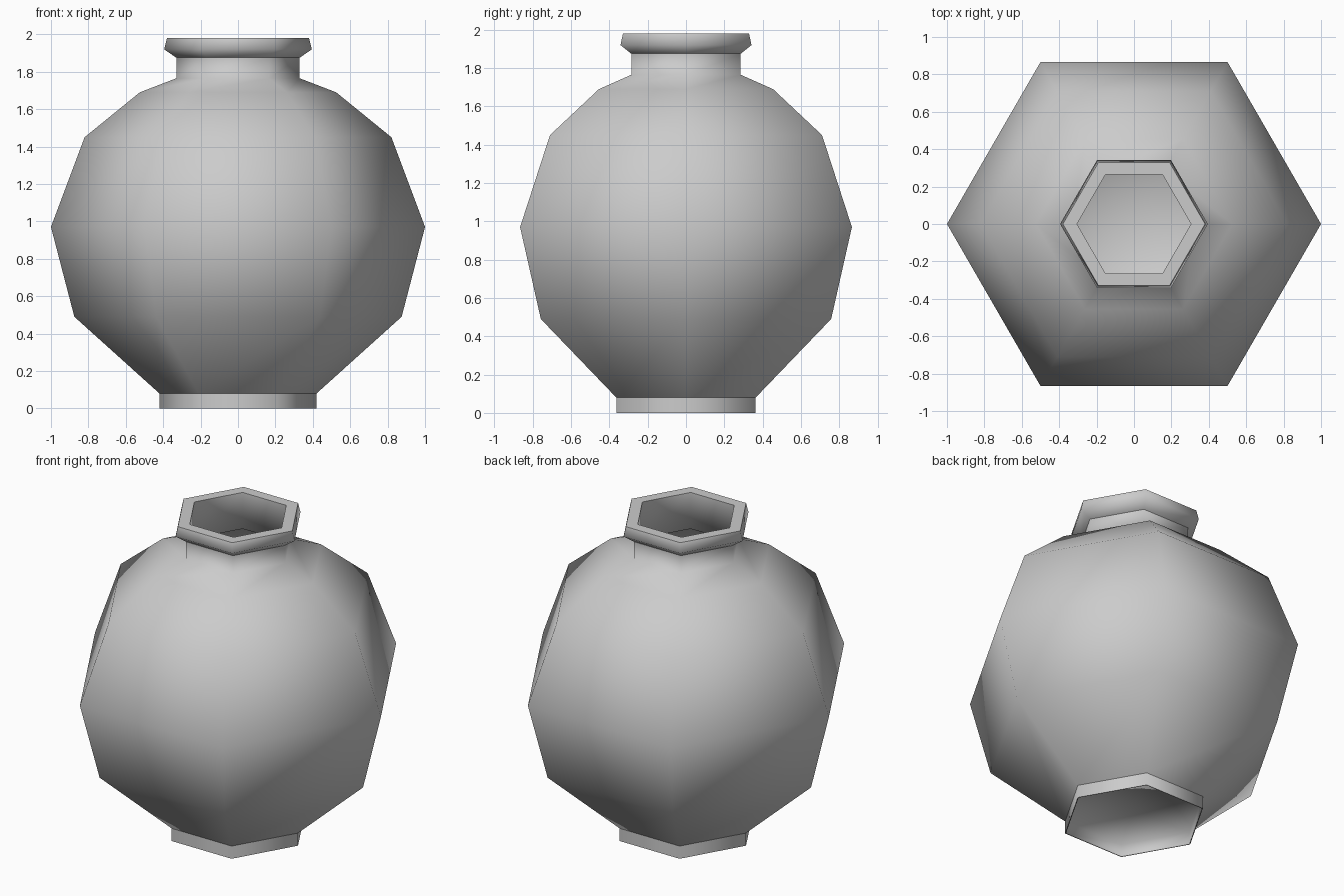
import bpy
import bmesh
import math

SIDES = 6

cube = bpy.data.objects.get("Cube")
if cube:
    bpy.data.objects.remove(cube, do_unlink=True)

# Plain grey clay
clay = bpy.data.materials.new("grey clay")
clay.use_nodes = True
grey = (0.6, 0.6, 0.6, 1.0)
clay.diffuse_color = grey
bsdf = next(n for n in clay.node_tree.nodes if n.type == "BSDF_PRINCIPLED")
bsdf.inputs["Base Color"].default_value = grey


def lathe(name, profile):
    """Spin (radius, height, crisp) points round z; crisp rings get sharp edges."""
    bm = bmesh.new()
    rings = []
    for radius, z, crisp in profile:
        if radius == 0:
            rings.append([bm.verts.new((0, 0, z))] * SIDES)
            continue
        ring = []
        for i in range(SIDES):
            a = math.tau * i / SIDES
            ring.append(bm.verts.new((radius * math.cos(a), radius * math.sin(a), z)))
        rings.append(ring)

    for low, high in zip(rings, rings[1:]):
        for i in range(SIDES):
            j = (i + 1) % SIDES
            corners = list(dict.fromkeys((low[i], low[j], high[j], high[i])))
            bm.faces.new(corners).smooth = True

    for ring, (radius, z, crisp) in zip(rings, profile):
        if crisp:
            for i in range(SIDES):
                bm.edges.get((ring[i], ring[(i + 1) % SIDES])).smooth = False

    bmesh.ops.recalc_face_normals(bm, faces=bm.faces)
    mesh = bpy.data.meshes.new(name)
    bm.to_mesh(mesh)
    bm.free()
    mesh.materials.append(clay)
    obj = bpy.data.objects.new(name, mesh)
    bpy.context.collection.objects.link(obj)
    return obj


# Recessed base and foot ring
foot = [(0, 0.08, False), (0.415, 0.08, False), (0.415, 0, True),
        (0.42, 0, True), (0.42, 0.08, True)]
# Outer belly, shoulder and neck
belly = [(0.875, 0.49, False), (1.0, 0.97, False), (0.82, 1.45, False),
         (0.525, 1.69, False), (0.33, 1.765, False), (0.33, 1.875, True)]
# Flared lip with a flat top
lip = [(0.395, 1.92, False), (0.38, 1.98, True), (0.305, 1.98, True)]
# Hollow inside, following the outer wall
inside = [(0.305, 1.75, False), (0.51, 1.66, False), (0.79, 1.43, False),
          (0.97, 0.97, False), (0.85, 0.5, False), (0.41, 0.1, False),
          (0, 0.1, False)]

lathe("vase", foot + belly + lip + inside)
